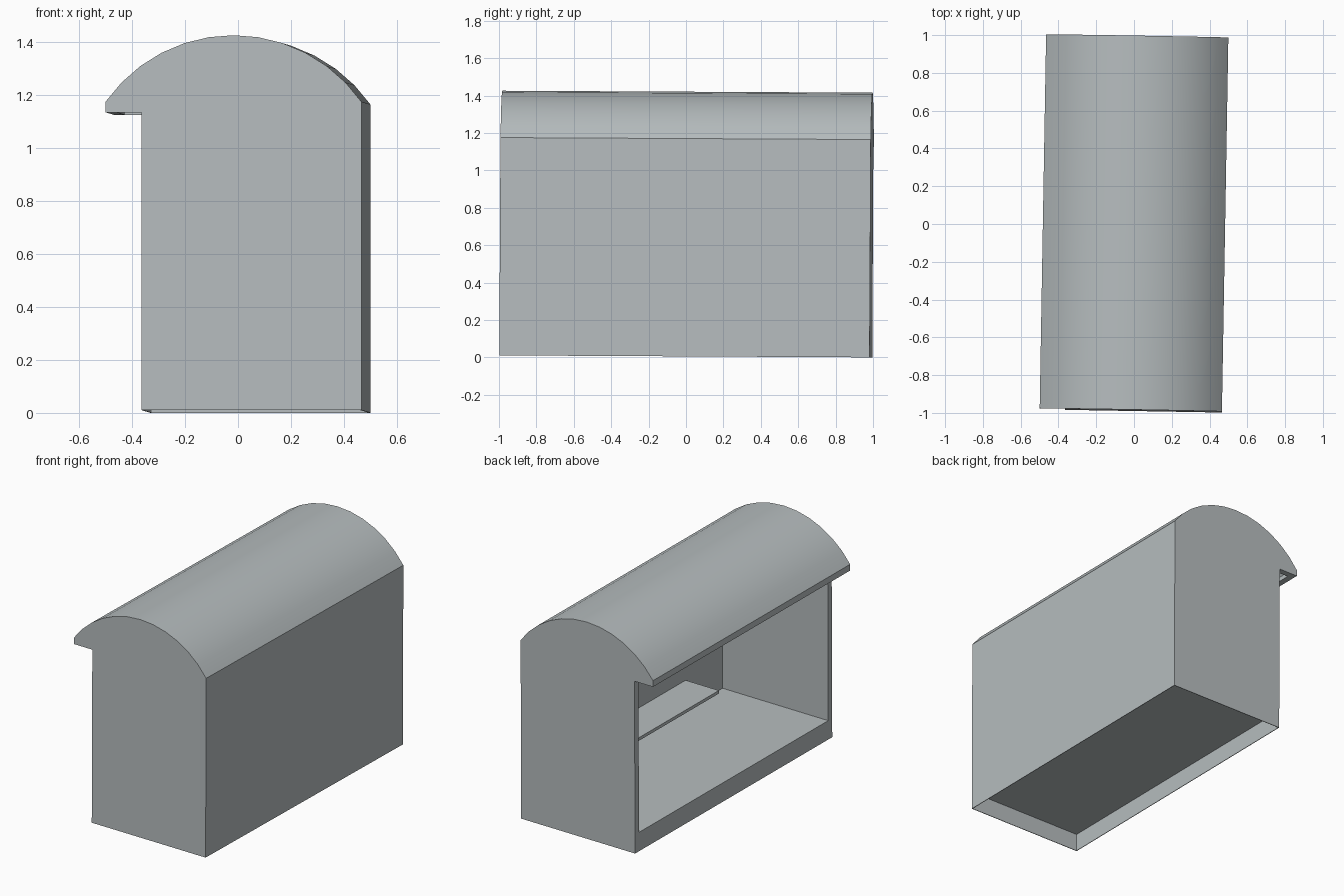
import bpy
import bmesh
import math
from mathutils import Matrix

if "Cube" in bpy.data.objects:
    bpy.data.objects.remove(bpy.data.objects["Cube"])

# Main dimensions
HALF_W, HALF_L = 0.4825, 0.99
BODY_X = -0.3475           # open side of the body
INNER_X = 0.4225           # inside of the rear wall
INNER_L = 0.95             # inside of the end walls
FLOOR, LIP_Z = 0.123, 1.124
ARC_Z, ARC_R, PEEL = 0.825, 0.59, 0.04

grey = bpy.data.materials.new("pale_grey")
grey.use_nodes = True
colour = (0.47, 0.51, 0.52, 1)
grey.diffuse_color = colour
grey.node_tree.nodes["Principled BSDF"].inputs["Base Color"].default_value = colour


def arc(x0, x1, radius, steps=12):
    """Points of the roof arc between two x positions."""
    a0, a1 = math.asin(x0 / radius), math.asin(x1 / radius)
    angles = [a0 + (a1 - a0) * i / steps for i in range(steps + 1)]
    return [(radius * math.sin(a), ARC_Z + radius * math.cos(a)) for a in angles]


def extrude(name, profile, y0, y1):
    """Closed x-z profile extruded along y."""
    bm = bmesh.new()
    face = bm.faces.new([bm.verts.new((x, y0, z)) for x, z in profile])
    ring = bmesh.ops.extrude_face_region(bm, geom=[face])["geom"]
    verts = [v for v in ring if isinstance(v, bmesh.types.BMVert)]
    bmesh.ops.translate(bm, verts=verts, vec=(0, y1 - y0, 0))
    bmesh.ops.recalc_face_normals(bm, faces=bm.faces)
    mesh = bpy.data.meshes.new(name)
    bm.to_mesh(mesh)
    bm.free()
    mesh.materials.append(grey)
    obj = bpy.data.objects.new(name, mesh)
    bpy.context.collection.objects.link(obj)
    return obj


def rect(x0, x1, z0, z1):
    return [(x0, z0), (x1, z0), (x1, z1), (x0, z1)]


# Shelter body with its arched, overhanging roof
shelter = extrude("shelter_shell",
                  [(BODY_X, LIP_Z), (BODY_X, 0), (HALF_W, 0)]
                  + arc(HALF_W, -HALF_W, ARC_R) + [(-HALF_W, LIP_Z)],
                  -HALF_L, HALF_L)

# Hollow interior, open on the side below the overhang
inner_edge = -HALF_W + PEEL
cavity = extrude("cavity_cutter",
                 [(inner_edge, FLOOR), (INNER_X, FLOOR)]
                 + arc(INNER_X, inner_edge, ARC_R - PEEL),
                 -INNER_L, INNER_L)

# Recess beneath the floor, leaving a thin skirt
skirt = 0.004
recess = extrude("recess_cutter",
                 rect(BODY_X + skirt, HALF_W - skirt, -0.1, FLOOR - 0.008),
                 -HALF_L + skirt, HALF_L - skirt)

for cutter in (cavity, recess):
    cutter.hide_render = True
    mod = shelter.modifiers.new(cutter.name, "BOOLEAN")
    mod.operation, mod.solver, mod.object = "DIFFERENCE", "EXACT", cutter
bpy.context.view_layer.update()
graph = bpy.context.evaluated_depsgraph_get()
carved = bpy.data.meshes.new_from_object(shelter.evaluated_get(graph))
shelter.modifiers.clear()
shelter.data = carved
for cutter in (cavity, recess):
    bpy.data.objects.remove(cutter)

# Bench along the rear wall
bench = extrude("bench", rect(0.18, INNER_X + 0.01, 0.297, 0.317), -0.58, 0.58)

# Slight turn and lean of the whole shelter
pose = (Matrix.Translation((0, 0, 0.0053))
        @ Matrix.Rotation(-0.0172, 4, "Z") @ Matrix.Rotation(-0.0053, 4, "X"))
bpy.ops.object.select_all(action="DESELECT")
for obj in (shelter, bench):
    obj.data.transform(pose)
    obj.select_set(True)
bpy.context.view_layer.objects.active = shelter
bpy.ops.object.shade_smooth_by_angle(angle=math.radians(20))
